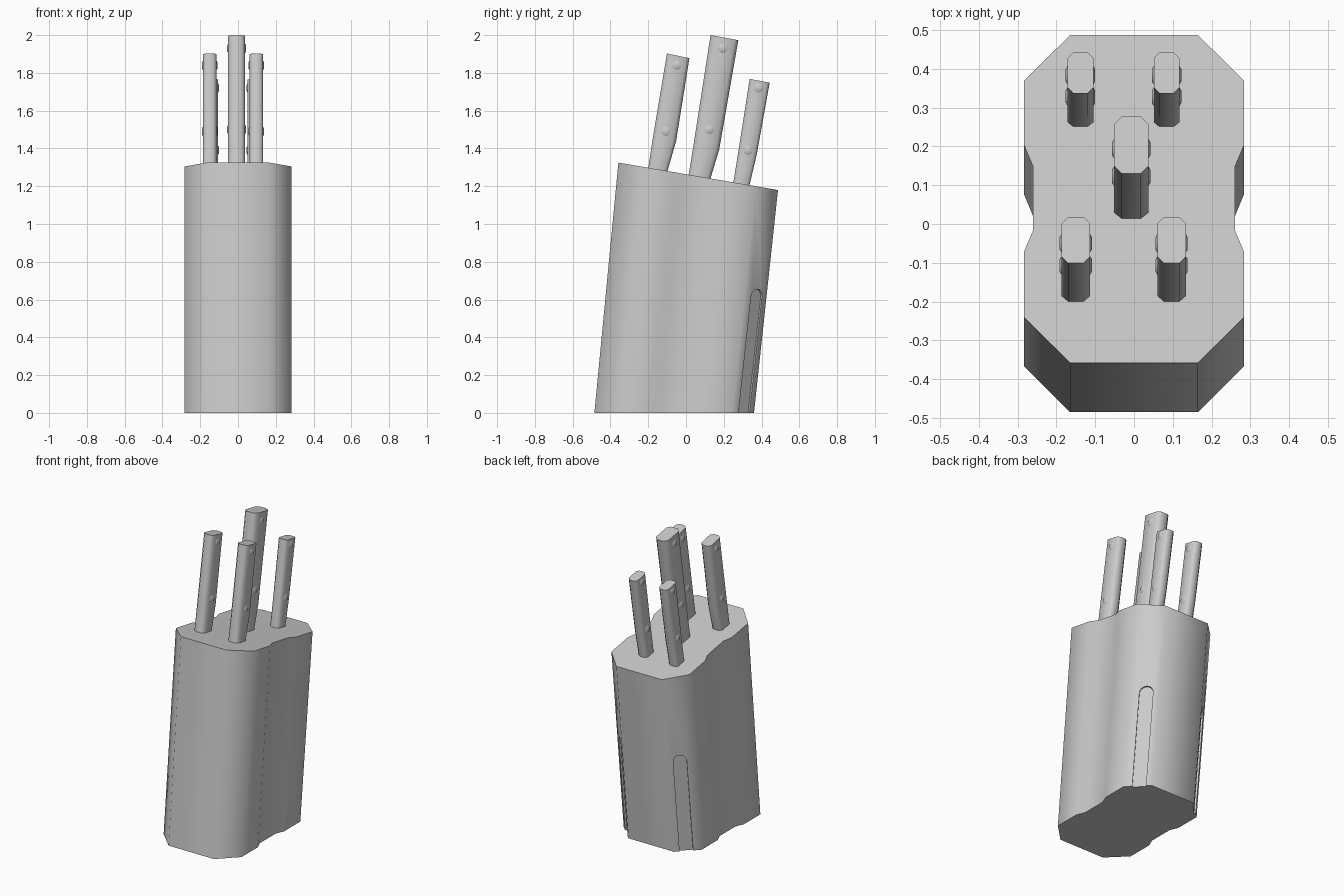
import bpy, bmesh, math
from mathutils import Vector

if "Cube" in bpy.data.objects:
    bpy.data.objects.remove(bpy.data.objects["Cube"])

grey = bpy.data.materials.new("light_grey")
grey.diffuse_color = (0.6, 0.6, 0.6, 1)
grey.use_nodes = True
grey.node_tree.nodes["Principled BSDF"].inputs["Base Color"].default_value = grey.diffuse_color


def loft(name, rings):
    """Capped skin through rings of equal point count."""
    bm = bmesh.new()
    loops = [[bm.verts.new(p) for p in r] for r in rings]
    n = len(loops[0])
    for a, b in zip(loops, loops[1:]):
        for i in range(n):
            j = (i + 1) % n
            bm.faces.new((a[i], a[j], b[j], b[i]))
    bm.faces.new(loops[0])
    bm.faces.new(loops[-1])
    bmesh.ops.recalc_face_normals(bm, faces=bm.faces[:])
    me = bpy.data.meshes.new(name)
    bm.to_mesh(me)
    bm.free()
    me.materials.append(grey)
    ob = bpy.data.objects.new(name, me)
    bpy.context.collection.objects.link(ob)
    return ob


def smooth(ob, angle):
    bpy.ops.object.select_all(action='DESELECT')
    ob.select_set(True)
    bpy.context.view_layer.objects.active = ob
    bpy.ops.object.shade_smooth_by_angle(angle=math.radians(angle))


# Leaning block: chamfered outline with shallow side waists, sloped top
half = [(0.165, -0.485), (0.283, -0.368), (0.283, -0.197), (0.26, -0.143),
        (0.26, 0.02), (0.283, 0.075), (0.283, 0.243), (0.165, 0.36)]
outline = half + [(-x, y) for x, y in reversed(half)]
LEAN = 0.127
bottom = [(x, y, 0) for x, y in outline]
top = [(x, y + LEAN, 1.325 - 0.172 * (y + 0.485)) for x, y in outline]
block = loft("block", [bottom, top])

# Round-topped grooves in the rear chamfers
R, TOP = 0.041, 0.655
shape = [(-R, -0.05), (R, -0.05)]
shape += [(R * math.cos(a), TOP - R + R * math.sin(a))
          for a in (math.pi * i / 10 for i in range(11))]
for side in (-1, 1):
    rings = []
    for depth in (-0.01, 0.06):
        rings.append([(side * (0.218 + 0.707 * (t + depth)),
                       0.307 + 0.707 * (depth - t) + LEAN / 1.18 * z, z)
                      for t, z in shape])
    cutter = loft("groove_cutter", rings)
    cutter.hide_render = True
    mod = block.modifiers.new("groove", 'BOOLEAN')
    mod.operation = 'DIFFERENCE'
    mod.solver = 'EXACT'
    mod.object = cutter
    bpy.context.view_layer.objects.active = block
    bpy.ops.object.modifier_apply(modifier=mod.name)
    bpy.data.objects.remove(cutter, do_unlink=True)
smooth(block, 50)


def handle(name, cx, w, stations, rivet_heights):
    """Bent chamfered handle; stations are (front y, z, back y, z)."""
    h = w / 2
    rings = []
    for y0, z0, y1, z1 in stations:
        a, b = Vector((cx, y0, z0)), Vector((cx, y1, z1))
        rings.append([a.lerp(b, f) + Vector((s * h, 0, 0)) for s, f in
                      ((-0.55, 0), (0.55, 0), (1, 0.14), (1, 0.86),
                       (0.55, 1), (-0.55, 1), (-1, 0.86), (-1, 0.14))])
    smooth(loft(name, rings), 50)
    # Rivets through the handle
    (ya, za), (yb, zb) = [((s[0] + s[2]) / 2, (s[1] + s[3]) / 2)
                          for s in stations[-2:]]
    for i, z in enumerate(rivet_heights):
        y = ya + (yb - ya) * (z - za) / (zb - za)
        ring = [(math.cos(k * math.pi / 6), math.sin(k * math.pi / 6))
                for k in range(12)]
        pin = loft(f"{name}_rivet_{i + 1}",
                   [[(cx + e * (h + o), y + r * c, z + r * s) for c, s in ring]
                    for e, o, r in ((-1, 0.005, 0.016), (-1, 0, 0.024),
                                    (1, 0, 0.024), (1, 0.005, 0.016))])
        smooth(pin, 40)


# Front pair, rear pair and tall middle handle
front = [(-0.208, 1.25, -0.108, 1.235), (-0.199, 1.3, -0.098, 1.28),
         (-0.175, 1.46, -0.052, 1.44), (-0.101, 1.903, 0.018, 1.878)]
rear = [(0.24, 1.16, 0.326, 1.145), (0.25, 1.215, 0.335, 1.2),
        (0.278, 1.39, 0.375, 1.37), (0.337, 1.768, 0.443, 1.748)]
middle = [(0.003, 1.2, 0.118, 1.18), (0.013, 1.255, 0.128, 1.235),
          (0.04, 1.42, 0.176, 1.395), (0.13, 2.0, 0.277, 1.973)]
for side, fx, rx in (("left", -0.15, -0.138), ("right", 0.097, 0.084)):
    handle(f"front_{side}_handle", fx, 0.073, front, (1.49, 1.84))
    handle(f"rear_{side}_handle", rx, 0.066, rear, (1.39, 1.72))
handle("middle_handle", -0.007, 0.09, middle, (1.5, 1.93))
